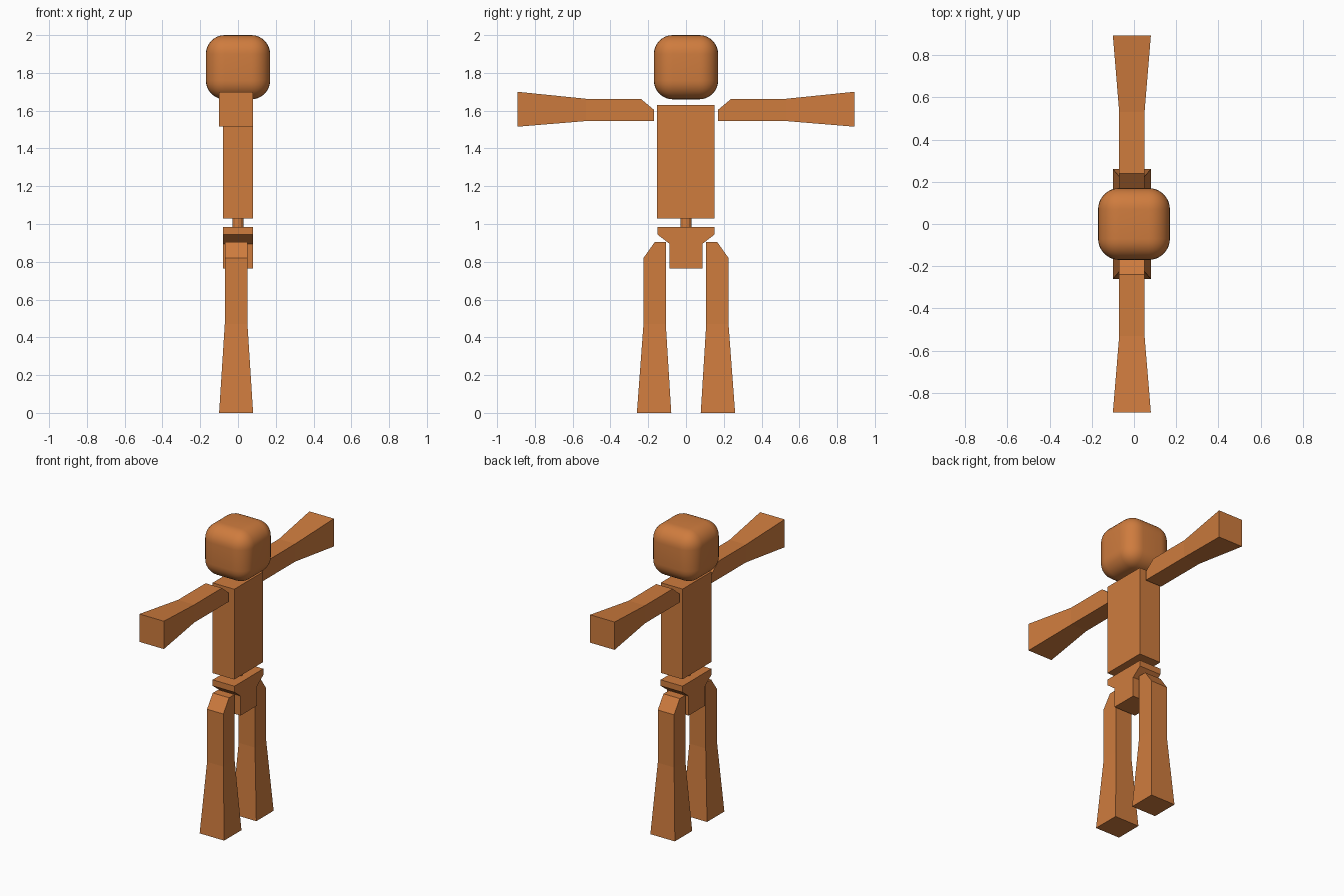
import bpy, bmesh

if "Cube" in bpy.data.objects:
    bpy.data.objects.remove(bpy.data.objects["Cube"], do_unlink=True)

ORANGE = (0.62, 0.2, 0.048, 1)
mat = bpy.data.materials.new("orange")
mat.use_nodes = True
mat.diffuse_color = ORANGE
mat.node_tree.nodes["Principled BSDF"].inputs["Base Color"].default_value = ORANGE


def finish(name, bm):
    """Turn a bmesh into a coloured object."""
    bmesh.ops.recalc_face_normals(bm, faces=bm.faces)
    mesh = bpy.data.meshes.new(name)
    bm.to_mesh(mesh)
    bm.free()
    mesh.materials.append(mat)
    obj = bpy.data.objects.new(name, mesh)
    bpy.context.collection.objects.link(obj)
    return obj


def loft(name, rings):
    """Skin a chain of four-sided rings and cap both ends."""
    bm = bmesh.new()
    loops = [[bm.verts.new(p) for p in ring] for ring in rings]
    for a, b in zip(loops, loops[1:]):
        for i in range(4):
            j = (i + 1) % 4
            bm.faces.new((a[i], a[j], b[j], b[i]))
    bm.faces.new(loops[0])
    bm.faces.new(loops[-1])
    return finish(name, bm)


def box(name, x, y, z):
    def ring(h):
        return [(x[0], y[0], h), (x[1], y[0], h), (x[1], y[1], h), (x[0], y[1], h)]
    return loft(name, [ring(z[0]), ring(z[1])])


# Head: rounded cube
head = box("head", (-0.17, 0.17), (-0.17, 0.17), (1.66, 2.0))
bevel = head.modifiers.new("rounding", 'BEVEL')
bevel.width = 0.1
bevel.segments = 8
for poly in head.data.polygons:
    poly.use_smooth = True

# Torso
box("torso", (-0.08, 0.08), (-0.153, 0.15), (1.03, 1.63))

# Waist pin
bm = bmesh.new()
bmesh.ops.create_cone(bm, cap_ends=True, segments=12, radius1=0.03, radius2=0.03, depth=0.07)
bmesh.ops.translate(bm, verts=bm.verts, vec=(0, 0, 1.007))
finish("waist_pin", bm)

# Pelvis: profile across the hips, extruded front to back
half = [(0.152, 0.985), (0.152, 0.945), (0.087, 0.895), (0.087, 0.765)]
outline = half + [(-y, z) for y, z in reversed(half)]
bm = bmesh.new()
face = bm.faces.new([bm.verts.new((-0.08, y, z)) for y, z in outline])
new = bmesh.ops.extrude_face_region(bm, geom=[face])["geom"]
bmesh.ops.translate(bm, vec=(0.16, 0, 0),
                    verts=[v for v in new if isinstance(v, bmesh.types.BMVert)])
finish("pelvis", bm)

# Limb sections: position along limb, low side, high side, flared or not
NARROW, FLARED = (-0.07, 0.05), (-0.1, 0.08)
ARM = [(0.17, 1.545, 1.605, NARROW), (0.24, 1.545, 1.663, NARROW),
       (0.53, 1.545, 1.663, NARROW), (0.893, 1.515, 1.7, FLARED)]
LEG = [(0.905, 0.107, 0.165, NARROW), (0.82, 0.107, 0.225, NARROW),
       (0.47, 0.107, 0.225, NARROW), (0.0, 0.078, 0.26, FLARED)]

for side, s in (("front", -1), ("back", 1)):
    loft(side + "_arm", [[(x[0], s * y, a), (x[1], s * y, a), (x[1], s * y, b), (x[0], s * y, b)]
                         for y, a, b, x in ARM])
    loft(side + "_leg", [[(x[0], s * a, z), (x[1], s * a, z), (x[1], s * b, z), (x[0], s * b, z)]
                         for z, a, b, x in LEG])
